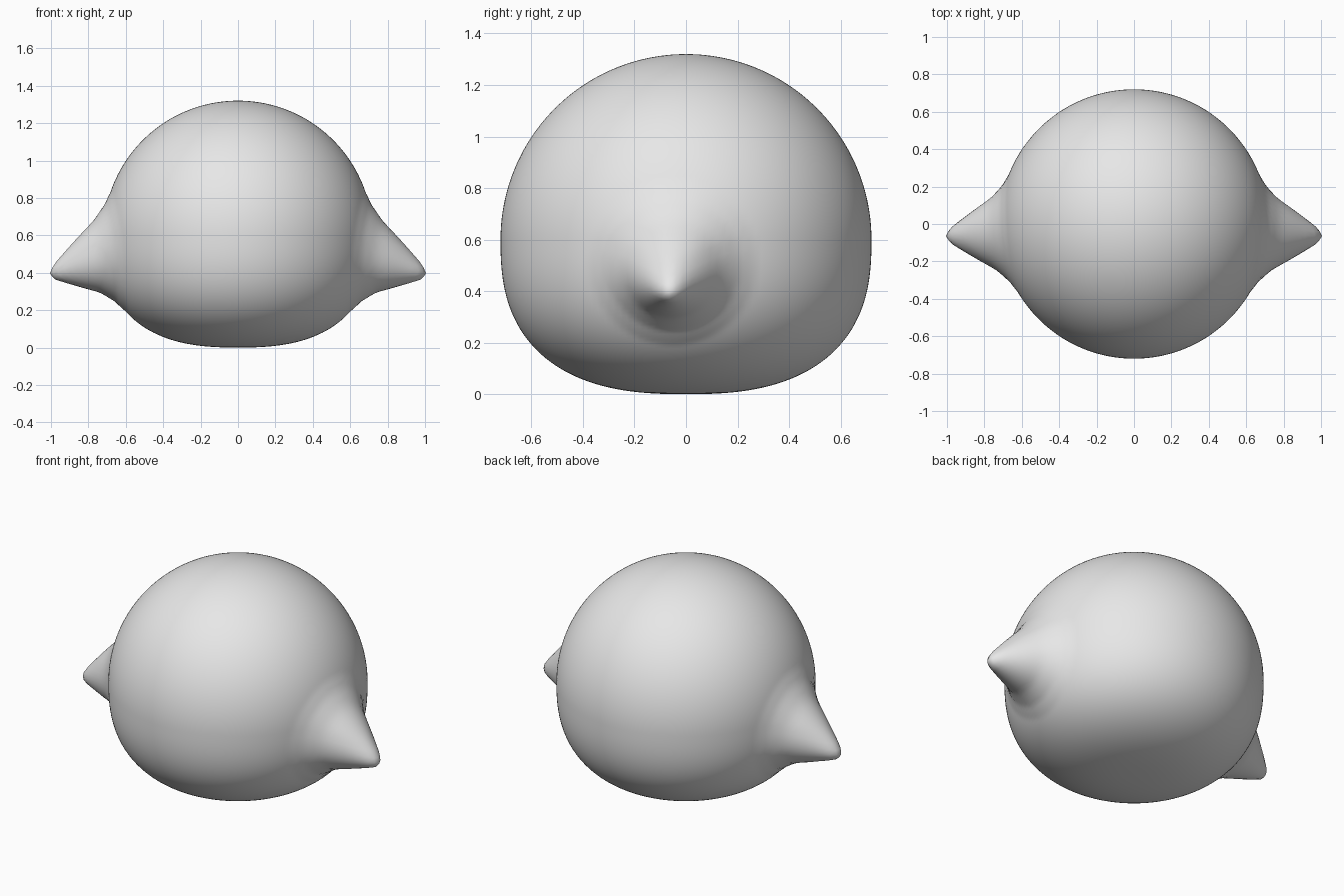
import bpy, bmesh, math
from mathutils import Vector

if "Cube" in bpy.data.objects:
    bpy.data.objects.remove(bpy.data.objects["Cube"])

SEGS, STEPS = 180, 54
RADIUS, MID_Z = 0.72, 0.60

# Round on top, squashed flat underneath (superellipse lower half)
def profile(i):
    a = math.pi / 2 * i / STEPS
    if i >= 0:
        return RADIUS * math.cos(a), MID_Z + RADIUS * math.sin(a)
    p = 2 / 2.55
    return RADIUS * math.cos(a) ** p, MID_Z - MID_Z * math.sin(-a) ** p

# Height of the side point by distance from its centre
FALLOFF = [(0, 1), (0.04, 0.92), (0.07, 0.78), (0.19, 0.22),
           (0.22, 0.14), (0.26, 0.05), (0.32, 0)]

def weight(d):
    for (d0, w0), (d1, w1) in zip(FALLOFF, FALLOFF[1:]):
        if d <= d1:
            return w0 + (w1 - w0) * (d - d0) / (d1 - d0)
    return 0

BASE = Vector((0.71, -0.05, 0.51))
PULL = Vector((0.29, -0.015, -0.115))

def pulled(co):
    side = 1 if co.x > 0 else -1
    if abs(co.x) < 0.3:
        return co
    w = weight(math.hypot(co.y - BASE.y, co.z - BASE.z))
    return co + Vector((side * PULL.x, PULL.y, PULL.z)) * w

# Body: revolved rings with a point drawn out of each side
bm = bmesh.new()
rings = []
for i in range(-STEPS + 1, STEPS):
    r, z = profile(i)
    rings.append([bm.verts.new(pulled(Vector((
        r * math.cos(math.tau * s / SEGS), r * math.sin(math.tau * s / SEGS), z))))
        for s in range(SEGS)])
for lo, hi in zip(rings, rings[1:]):
    for s in range(SEGS):
        t = (s + 1) % SEGS
        bm.faces.new((lo[s], lo[t], hi[t], hi[s]))
bottom = bm.verts.new((0, 0, 0))
top = bm.verts.new((0, 0, MID_Z + RADIUS))
for s in range(SEGS):
    t = (s + 1) % SEGS
    bm.faces.new((bottom, rings[0][t], rings[0][s]))
    bm.faces.new((top, rings[-1][s], rings[-1][t]))
for f in bm.faces:
    f.smooth = True

mesh = bpy.data.meshes.new("body")
bm.to_mesh(mesh)
bm.free()
grey = bpy.data.materials.new("light grey")
grey.diffuse_color = (0.8, 0.8, 0.8, 1)
grey.use_nodes = True
grey.node_tree.nodes["Principled BSDF"].inputs["Base Color"].default_value = grey.diffuse_color
mesh.materials.append(grey)
body = bpy.data.objects.new("body", mesh)
bpy.context.collection.objects.link(body)
